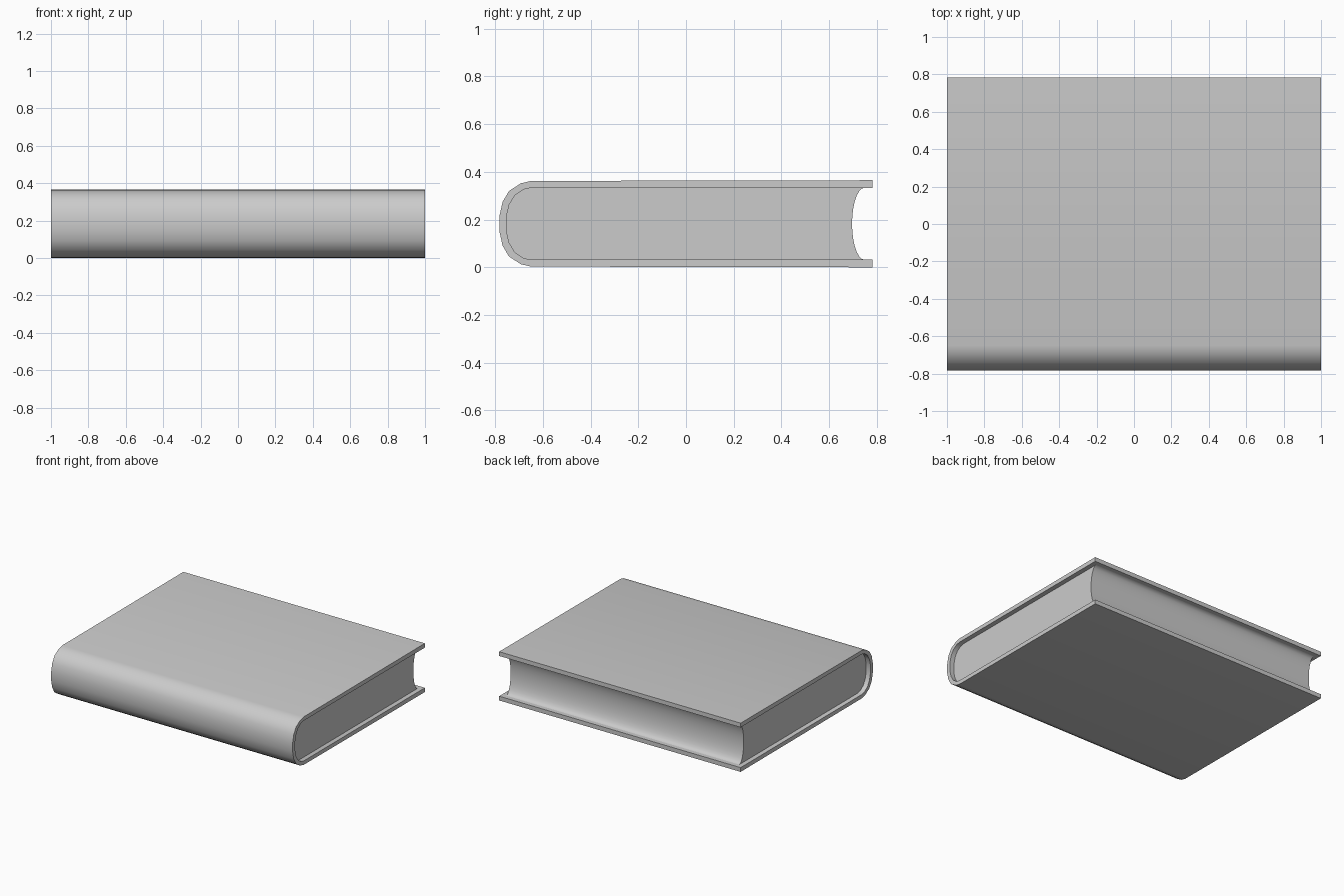
import bpy, bmesh, math

if "Cube" in bpy.data.objects:
    bpy.data.objects.remove(bpy.data.objects["Cube"])

H = 0.365          # total thickness
MID = H / 2


def mirror_z(points):
    """Upper half of a profile followed by its mirrored lower half."""
    return points + [(y, H - z) for y, z in reversed(points)]


def extrude_profile(name, profile, half_length):
    """Closed (y, z) profile swept along x."""
    bm = bmesh.new()
    verts = [bm.verts.new((-half_length, y, z)) for y, z in profile]
    face = bm.faces.new(verts)
    res = bmesh.ops.extrude_face_region(bm, geom=[face], use_keep_orig=True)
    moved = [g for g in res["geom"] if isinstance(g, bmesh.types.BMVert)]
    bmesh.ops.translate(bm, verts=moved, vec=(2 * half_length, 0, 0))
    bmesh.ops.recalc_face_normals(bm, faces=bm.faces)
    mesh = bpy.data.meshes.new(name)
    bm.to_mesh(mesh)
    bm.free()
    obj = bpy.data.objects.new(name, mesh)
    bpy.context.collection.objects.link(obj)
    bpy.ops.object.select_all(action="DESELECT")
    obj.select_set(True)
    bpy.context.view_layer.objects.active = obj
    bpy.ops.object.shade_smooth_by_angle(angle=math.radians(40))
    return obj


# Rounded spine halves, from the board down to the middle
outer = [(-0.65, 0.362), (-0.692, 0.352), (-0.742, 0.320),
         (-0.769, 0.274), (-0.782, 0.215)]
inner = [(-0.65, 0.333), (-0.682, 0.326), (-0.718, 0.301),
         (-0.741, 0.262), (-0.753, 0.213)]

# Cover: two boards joined by the spine
outer_loop = mirror_z([(0.782, H)] + outer)
inner_loop = mirror_z([(0.782, 0.333)] + inner)
extrude_profile("cover", outer_loop + inner_loop[::-1], 1.0)

# Page block: follows the spine, with a hollow fore-edge
steps = 14
fore_edge = []
for i in range(steps + 1):
    a = math.pi * i / steps
    fore_edge.append((0.748 - 0.052 * math.sin(a), MID - (0.333 - MID) * math.cos(a)))
extrude_profile("page_block", mirror_z(inner) + fore_edge, 0.965)
